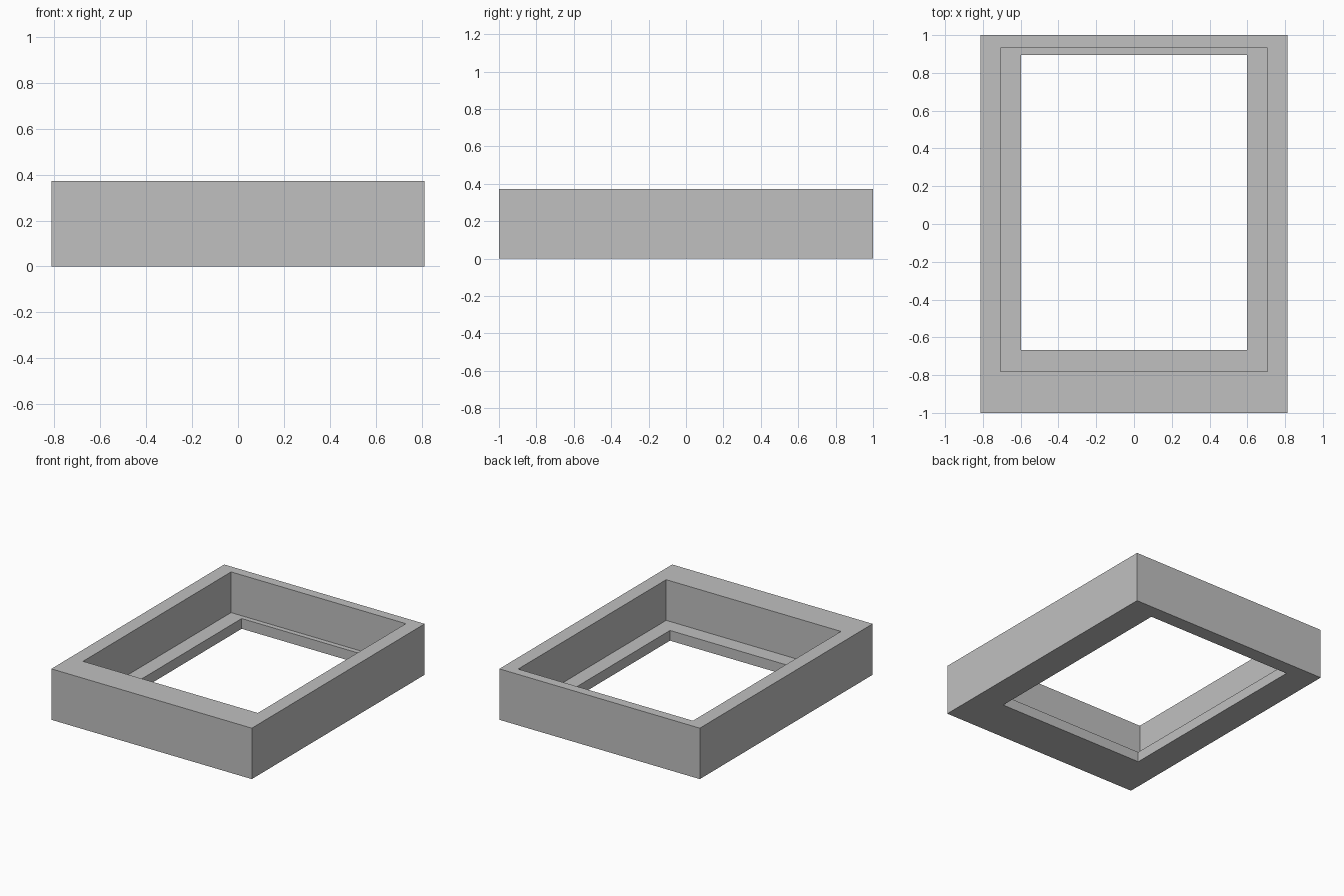
import bpy
import bmesh

default_cube = bpy.data.objects.get("Cube")
if default_cube:
    bpy.data.objects.remove(default_cube, do_unlink=True)

# Overall levels
HEIGHT = 0.373
LEDGE = 0.075

# Rectangles: half width, front y, back y
OUTER = (0.812, -1.0, 1.0)
POCKET = (0.708, -0.782, 0.931)
OPENING = (0.597, -0.667, 0.895)


def flat_material(name, colour):
    mat = bpy.data.materials.new(name)
    mat.use_nodes = True
    mat.diffuse_color = colour
    mat.node_tree.nodes["Principled BSDF"].inputs["Base Color"].default_value = colour
    return mat


def ring(bm, rect, z):
    w, front, back = rect
    corners = ((-w, front), (w, front), (w, back), (-w, back))
    return [bm.verts.new((x, y, z)) for x, y in corners]


# Stepped frame: the section runs up the outside, into the pocket,
# across the ledge and down through the opening
bm = bmesh.new()
section = [(OUTER, 0), (OUTER, HEIGHT), (POCKET, HEIGHT),
           (POCKET, LEDGE), (OPENING, LEDGE), (OPENING, 0)]
rings = [ring(bm, rect, z) for rect, z in section]
for lower, upper in zip(rings, rings[1:] + rings[:1]):
    for i in range(4):
        j = (i + 1) % 4
        bm.faces.new((lower[i], lower[j], upper[j], upper[i]))
bmesh.ops.recalc_face_normals(bm, faces=bm.faces)

mesh = bpy.data.meshes.new("stepped_frame")
bm.to_mesh(mesh)
bm.free()
mesh.materials.append(flat_material("light_grey", (0.527, 0.527, 0.527, 1)))
frame = bpy.data.objects.new("stepped_frame", mesh)
bpy.context.collection.objects.link(frame)
